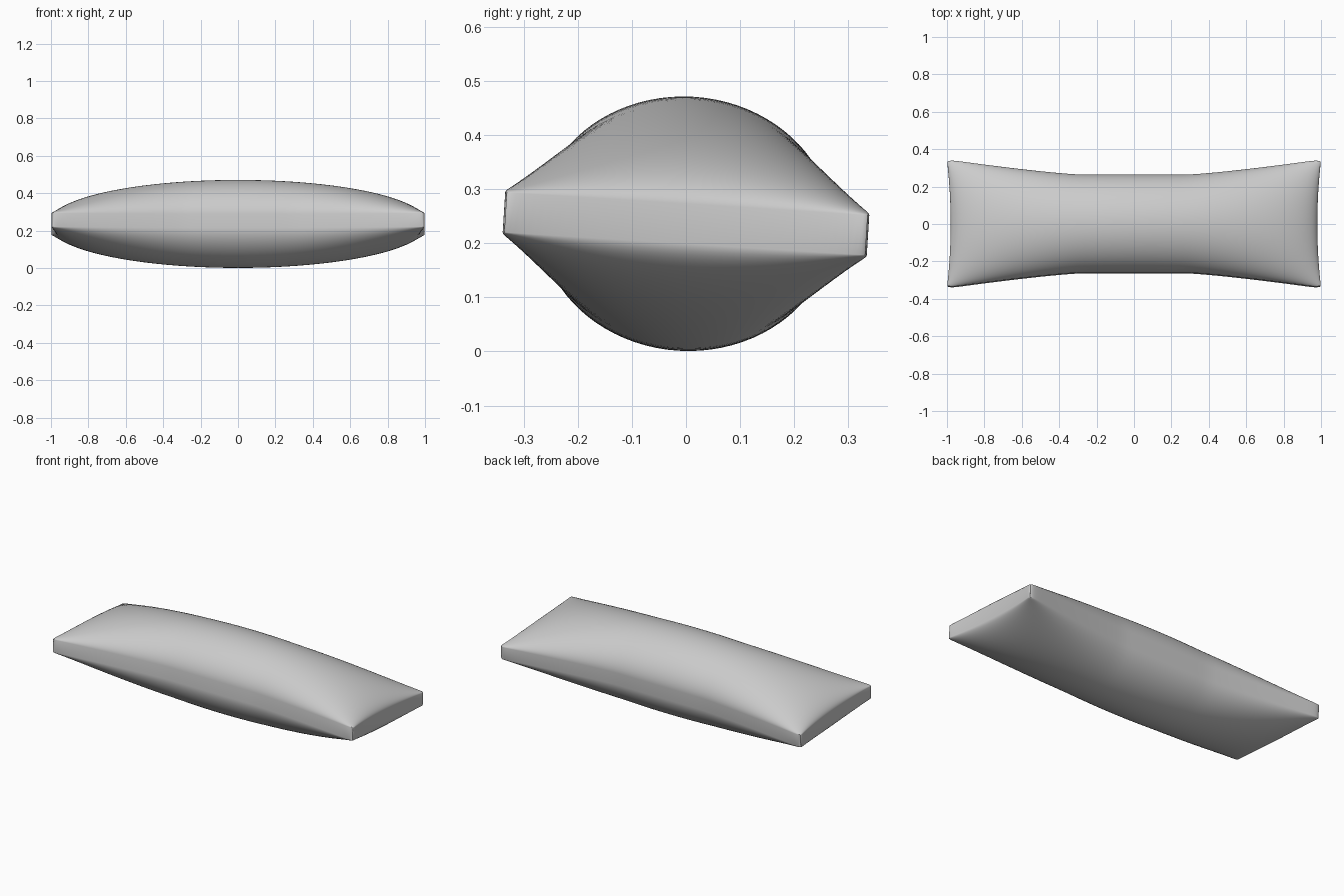
import bpy, bmesh, math
from mathutils import Matrix

if "Cube" in bpy.data.objects:
    bpy.data.objects.remove(bpy.data.objects["Cube"])

BAND = 0.037      # half height of the side band
PUFF = 0.198      # extra height of the stuffed centre
TILT = math.radians(-3.6)


def half_width(x):
    # waisted outline: narrow middle, flared ends
    t = max(0.0, (abs(x) - 0.28) / 0.72)
    return 0.262 + 0.081 * t ** 1.25


def place(vert, side):
    # ease grid spacing toward the edges, then puff up the cushion
    u = math.sin(math.pi / 2 * vert.co.x)
    v = math.sin(math.pi / 2 * vert.co.y)
    corner = 0.009 * abs(u * v) ** 50
    x = u * (1 - 0.02 * (1 - v * v) * u * u - corner)
    y = v * (half_width(u) - corner)
    puff = (max(0, 1 - u * u) * max(0, 1 - v * v)) ** 0.56
    vert.co = (x, y, side * (BAND + PUFF * puff))


# Cushion: two puffed panels joined by a band
bm = bmesh.new()
bmesh.ops.create_grid(bm, x_segments=72, y_segments=40, size=1)
bottom = list(bm.verts)
ext = bmesh.ops.extrude_face_region(bm, geom=bm.faces[:], use_keep_orig=True)
top = [g for g in ext["geom"] if isinstance(g, bmesh.types.BMVert)]
for verts, side in ((bottom, -1), (top, 1)):
    for vert in verts:
        place(vert, side)
bmesh.ops.recalc_face_normals(bm, faces=bm.faces[:])
bmesh.ops.transform(bm, verts=bm.verts[:],
                    matrix=Matrix.Translation((0, 0, 0.236)) @ Matrix.Rotation(TILT, 4, 'X'))
mesh = bpy.data.meshes.new("cushion")
bm.to_mesh(mesh)
bm.free()
cushion = bpy.data.objects.new("cushion", mesh)
bpy.context.collection.objects.link(cushion)
bpy.context.view_layer.objects.active = cushion
cushion.select_set(True)
bpy.ops.object.shade_smooth_by_angle(angle=math.radians(35))
